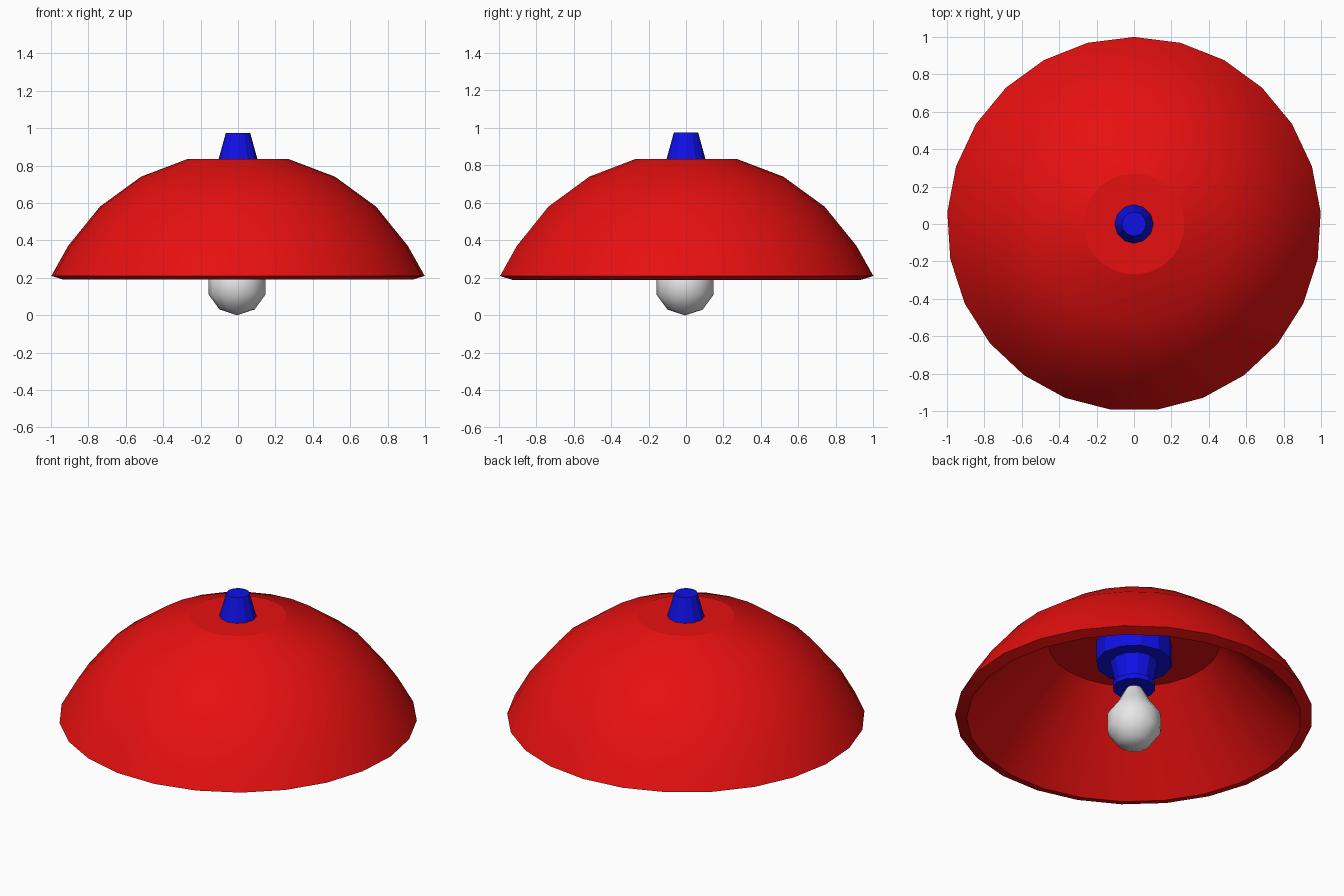
import bpy, bmesh, math

cube = bpy.data.objects.get("Cube")
if cube:
    bpy.data.objects.remove(cube, do_unlink=True)


def make_material(name, rgb):
    mat = bpy.data.materials.new(name)
    mat.use_nodes = True
    color = (*rgb, 1.0)
    mat.diffuse_color = color
    mat.node_tree.nodes["Principled BSDF"].inputs["Base Color"].default_value = color
    return mat


def lathe(name, profile, sides, mat, sharp_angle, center=(0, 0)):
    """Spin (radius, height) points around z; radius 0 closes to a pole."""
    bm = bmesh.new()
    rings = []
    for r, z in profile:
        if r == 0:
            rings.append([bm.verts.new((0, 0, z))] * sides)
            continue
        angles = [math.pi / 2 + math.tau * i / sides for i in range(sides)]
        rings.append([bm.verts.new((r * math.cos(a), r * math.sin(a), z)) for a in angles])
    for low, high in zip(rings, rings[1:]):
        for i in range(sides):
            j = (i + 1) % sides
            corners = [low[i], low[j], high[j], high[i]]
            bm.faces.new(list(dict.fromkeys(corners)))
    # Flat caps on open ends
    for ring in (rings[0], rings[-1]):
        if len(set(ring)) > 1:
            bm.faces.new(ring)
    bmesh.ops.recalc_face_normals(bm, faces=bm.faces)
    mesh = bpy.data.meshes.new(name)
    bm.to_mesh(mesh)
    bm.free()
    mesh.materials.append(mat)
    obj = bpy.data.objects.new(name, mesh)
    obj.location = (*center, 0)
    bpy.context.collection.objects.link(obj)
    bpy.ops.object.select_all(action="DESELECT")
    obj.select_set(True)
    bpy.context.view_layer.objects.active = obj
    bpy.ops.object.shade_smooth_by_angle(angle=math.radians(sharp_angle))
    return obj


red = make_material("red enamel", (0.8, 0.005, 0.005))
blue = make_material("blue plastic", (0.005, 0.005, 0.8))
white = make_material("bulb white", (0.8, 0.8, 0.8))

# Shade: inner ceiling, inner cone, rim, then the domed outside
lathe("shade", [(0.48, 0.67), (0.935, 0.19), (1.0, 0.21), (0.91, 0.37),
                (0.74, 0.58), (0.52, 0.74), (0.27, 0.835)], 25, red, 20)

# Cord holder on top of the shade
lathe("top_cap", [(0.105, 0.83), (0.065, 0.975)], 12, blue, 20)

# Fitting under the ceiling: plate, tapered socket and collar
lathe("ceiling_plate", [(0.213, 0.68), (0.213, 0.54)], 12, blue, 20)
lathe("socket", [(0.135, 0.55), (0.105, 0.40)], 12, blue, 20)
lathe("socket_collar", [(0.12, 0.41), (0.12, 0.38)], 12, blue, 20)

# Bulb: coarse ball drawn up into a neck
radius, middle = 0.16, 0.16
ball = [(radius * math.sin(math.radians(a)), middle - radius * math.cos(math.radians(a)))
        for a in (36, 72, 108, 144)]
lathe("bulb", [(0, 0)] + ball + [(0.035, 0.40)], 12, white, 60, (-0.005, -0.005))
